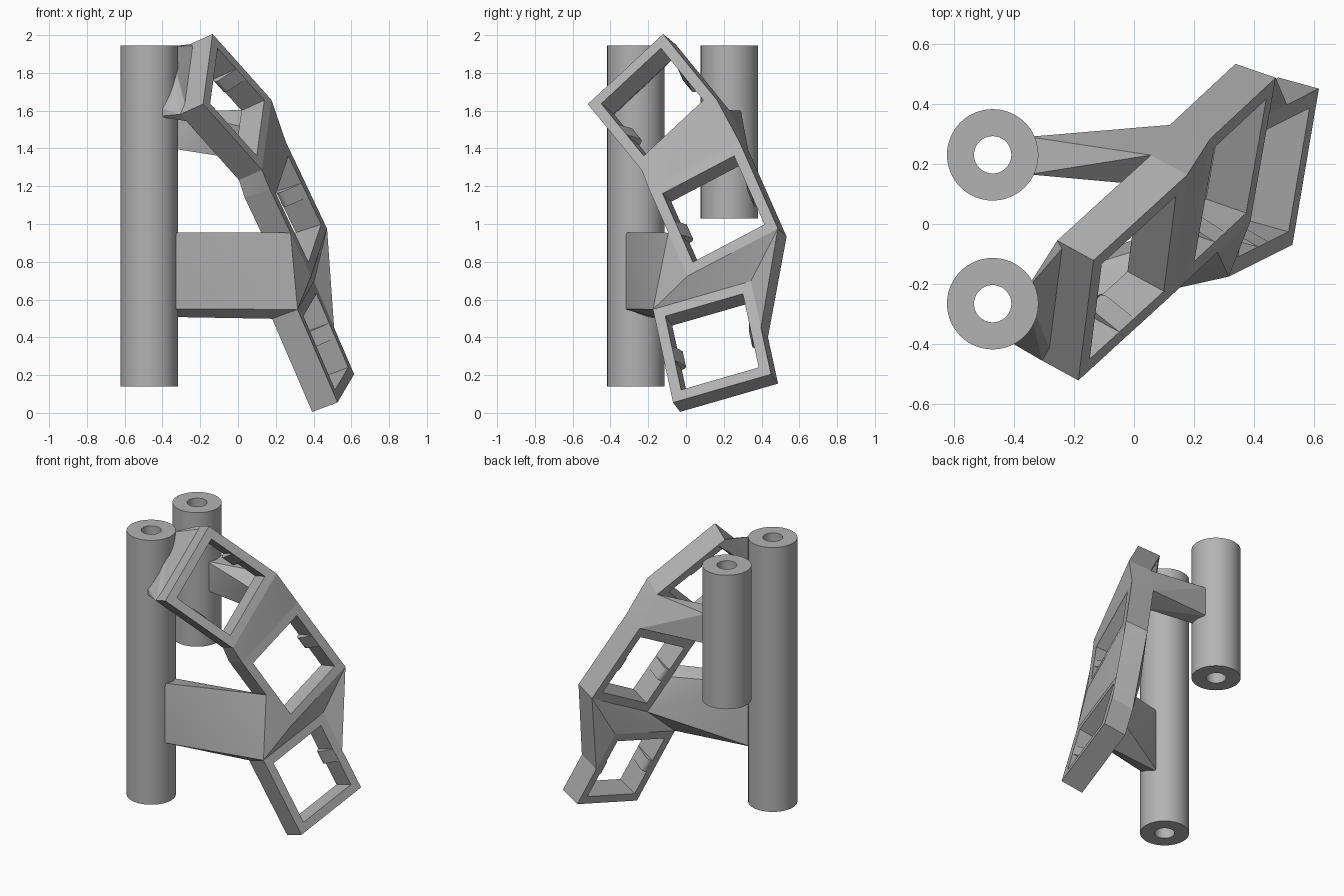
import bpy, bmesh, math
from mathutils import Vector

if "Cube" in bpy.data.objects:
    bpy.data.objects.remove(bpy.data.objects["Cube"], do_unlink=True)

SIZE = 0.547      # outer side of a socket frame
RIM = 0.057       # width of the frame border
DEPTH = 0.148     # frame thickness

grey = bpy.data.materials.new("plain_grey")
grey.use_nodes = True
colour = (0.45, 0.45, 0.45, 1)
grey.diffuse_color = colour
grey.node_tree.nodes["Principled BSDF"].inputs["Base Color"].default_value = colour


def finish(name, bm):
    bmesh.ops.recalc_face_normals(bm, faces=bm.faces)
    mesh = bpy.data.meshes.new(name)
    bm.to_mesh(mesh)
    bm.free()
    obj = bpy.data.objects.new(name, mesh)
    bpy.context.collection.objects.link(obj)
    mesh.materials.append(grey)
    bpy.ops.object.select_all(action='DESELECT')
    obj.select_set(True)
    bpy.context.view_layer.objects.active = obj
    bpy.ops.object.shade_smooth_by_angle(angle=math.radians(25))
    return obj


def hull(name, points):
    bm = bmesh.new()
    for p in points:
        bm.verts.new(p)
    result = bmesh.ops.convex_hull(bm, input=bm.verts)
    loose = set(result["geom_interior"] + result["geom_unused"])
    loose = [g for g in loose if isinstance(g, bmesh.types.BMVert)]
    bmesh.ops.delete(bm, geom=loose, context='VERTS')
    bmesh.ops.dissolve_limit(bm, angle_limit=0.01, verts=bm.verts, edges=bm.edges)
    return finish(name, bm)


class Socket:
    """Square frame: a runs along u, b along v, d goes backwards."""

    def __init__(self, origin, u, v):
        self.o = Vector(origin)
        self.u = Vector(u).normalized()
        v = Vector(v)
        self.v = (v - self.u * v.dot(self.u)).normalized()
        self.n = self.u.cross(self.v)

    def at(self, a, b, d=0):
        return self.o + (self.u * a + self.v * b) * SIZE + self.n * d

    def pair(self, a, b):
        return [self.at(a, b), self.at(a, b, DEPTH)]

    def edge(self, b):
        return self.pair(0, b) + self.pair(1, b)

    def build(self, name):
        bm = bmesh.new()
        r = RIM / SIZE
        loops = []
        for lo, d in ((0, 0), (r, 0), (r, DEPTH), (0, DEPTH)):
            hi = 1 - lo
            square = ((lo, lo), (hi, lo), (hi, hi), (lo, hi))
            loops.append([bm.verts.new(self.at(a, b, d)) for a, b in square])
        for i in range(4):
            p, q = loops[i], loops[(i + 1) % 4]
            for k in range(4):
                m = (k + 1) % 4
                bm.faces.new((p[k], p[m], q[m], q[k]))
        finish(name + "_frame", bm)
        # Retaining nubs on two facing walls
        bump = 0.031
        for side in (0, 1):
            pts = []
            for b in (0.42, 0.58):
                def spot(inset, d):
                    a = inset / SIZE
                    return self.at(1 - a if side else a, b, d)
                pts += [spot(RIM * 0.5, 0), spot(RIM * 0.5, DEPTH),
                        spot(RIM, 0), spot(RIM, DEPTH)]
                for k in range(9):
                    t = math.pi * (k / 8 - 0.5)
                    pts.append(spot(RIM + bump * math.cos(t),
                                    DEPTH - bump + bump * math.sin(t)))
            hull(name + ("_nub_rear" if side else "_nub_front"), pts)


def tube(name, x, y, z0, z1, outer=0.152, inner=0.062):
    bm = bmesh.new()
    corners = ((inner, z0), (outer, z0), (outer, z1), (inner, z1))
    ring = [bm.verts.new((x + r, y, z)) for r, z in corners]
    edges = [bm.edges.new((ring[i], ring[(i + 1) % 4])) for i in range(4)]
    bmesh.ops.spin(bm, geom=ring + edges, cent=(x, y, 0), axis=(0, 0, 1),
                   angle=math.tau, steps=64)
    bmesh.ops.remove_doubles(bm, verts=bm.verts, dist=0.0005)
    finish(name, bm)


# Mounting tubes
tube("front_tube", -0.47, -0.265, 0.14, 1.945)
tube("back_tube", -0.47, 0.23, 1.03, 1.945)

# Socket frames
top = Socket((-0.185, -0.52, 1.635), (0.05, 0.395, 0.367), (0.315, 0.287, -0.353))
middle = Socket((0.169, -0.195, 1.183), (0.067, 0.38, 0.20), (0.17, 0.147, -0.37))
low = Socket((0.315, -0.175, 0.548), (0.088, 0.52, 0.15), (0.212, 0.11, -0.49))
for name, socket in (("top", top), ("middle", middle), ("low", low)):
    socket.build(name)

# Webs joining the frames
hull("upper_web", top.edge(1) + middle.edge(0))
hull("lower_web", middle.edge(1) + low.edge(0))
hull("rear_gusset", middle.pair(1, 1) + low.pair(1, 0) + low.pair(1, 0.5))

# Bracket from the top frame to the front tube
r = RIM / SIZE
hull("top_bracket",
     [top.at(a, b, DEPTH - s) for a in (0, 1) for b, s in ((0, 0), (r, 0), (r / 2, 0.03))]
     + [Vector((-0.36, -0.22, z)) for z in (1.94, 1.88)]
     + [Vector((-0.425, -0.385, z)) for z in (1.62, 1.57)])

# Wide bracket from the lower frames to the front tube
hull("wide_bracket",
     middle.pair(0, 0.5) + middle.pair(0, 1) + low.pair(0, 0)
     + [Vector((-0.36, y, z)) for y, z in
        ((-0.325, 0.955), (-0.325, 0.55), (-0.2, 0.94), (-0.2, 0.508))])

# Bracket from the upper web to the back tube
hull("back_bracket",
     [top.at(1, 1, DEPTH), top.at(0.75, 1, DEPTH),
      middle.at(1, 0, DEPTH), middle.at(0.75, 0, DEPTH)]
     + [Vector((-0.35, y, z)) for y in (0.165, 0.29) for z in (1.4, 1.6)])
